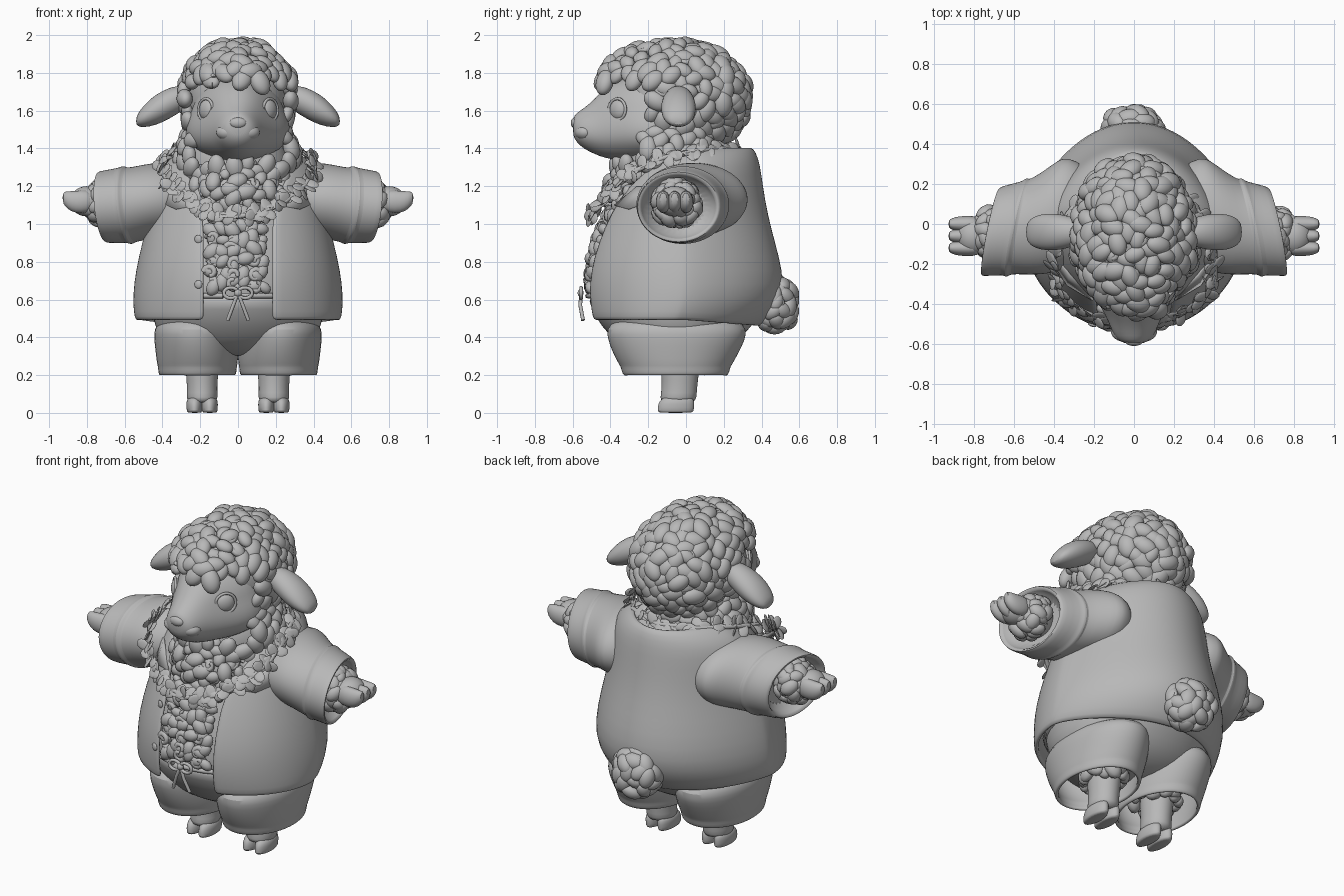
import bpy, bmesh, math, random
from mathutils import Vector, Matrix, Quaternion

random.seed(4)
if "Cube" in bpy.data.objects:
    bpy.data.objects.remove(bpy.data.objects["Cube"])

clay = bpy.data.materials.new("plain_grey")
clay.use_nodes = True
GREY = (0.48, 0.48, 0.48, 1)
clay.diffuse_color = GREY
clay.node_tree.nodes["Principled BSDF"].inputs["Base Color"].default_value = GREY
parts = []
SIDES = ((1, "left"), (-1, "right"))


def finish(name, bm):
    bmesh.ops.recalc_face_normals(bm, faces=bm.faces)
    me = bpy.data.meshes.new(name)
    bm.to_mesh(me)
    bm.free()
    ob = bpy.data.objects.new(name, me)
    bpy.context.collection.objects.link(ob)
    me.materials.append(clay)
    parts.append(ob)
    return ob


def loft(name, rings, axis="z", n=32, caps=(1, 1), side=1, gaps=None, thick=0, warp=None, back=1):
    """Skin ellipses (t, a, b, ra, rb) along an axis; gaps open the front, back narrows the rear."""
    bm = bmesh.new()
    rows = []
    for i, (t, a0, b0, ra, rb) in enumerate(rings):
        g = math.asin(gaps[i] / ra) if gaps else 0
        row = []
        for k in range(n):
            s = g + (2 * math.pi - 2 * g) * k / (n - 1 if gaps else n)
            c = math.cos(s)
            if c < 0:
                c = -abs(c) ** back
            a, b = a0 + ra * math.sin(s), b0 - rb * c
            p = Vector({"z": (a, b, t), "x": (t, a, b), "y": (a, t, b)}[axis])
            if warp:
                p = warp(p)
            row.append(bm.verts.new((p.x * side, p.y, p.z)))
        rows.append(row)
    for r, q in zip(rows, rows[1:]):
        for k in range(n - 1 if gaps else n):
            j = (k + 1) % n
            bm.faces.new((r[k], r[j], q[j], q[k]))
    for use, row in zip(caps, (rows[0], rows[-1])):
        if use:
            bm.faces.new(row)
    ob = finish(name, bm)
    if thick:
        m = ob.modifiers.new("thickness", "SOLIDIFY")
        m.thickness, m.offset = thick, 0
    m = ob.modifiers.new("smooth", "SUBSURF")
    m.levels = m.render_levels = 1


def ellipsoid(name, loc, radii, rot=None):
    bm = bmesh.new()
    m = Matrix.LocRotScale(Vector(loc), rot or Quaternion(), Vector(radii))
    bmesh.ops.create_uvsphere(bm, u_segments=24, v_segments=14, radius=1, matrix=m)
    finish(name, bm)


def shell(centre, radii, count):
    """Even points and normals over an ellipsoid."""
    out = []
    for i in range(count):
        z = 1 - 2 * (i + .5) / count
        a = i * math.pi * (3 - math.sqrt(5))
        d = Vector((math.cos(a) * math.sqrt(1 - z * z), math.sin(a) * math.sqrt(1 - z * z), z))
        p = Vector([c + r * e for c, r, e in zip(centre, radii, d)])
        out.append((p, Vector([e / r for e, r in zip(d, radii)]).normalized()))
    return out


def wool(name, points, size, detail=3):
    bm = bmesh.new()
    for p, nrm in points:
        r = size * random.uniform(.85, 1.25)
        q = nrm.to_track_quat("Z", "Y") @ Quaternion((0, 0, 1), random.uniform(0, 6.3))
        jit = Vector([random.uniform(-.25, .25) * size for _ in range(3)])
        m = Matrix.LocRotScale(p + jit, q, Vector((r * 1.25, r * .9, r * .75)))
        bmesh.ops.create_icosphere(bm, subdivisions=detail, radius=1, matrix=m)
    finish(name, bm)


def tubes(name, paths, radius, cyclic=False, taper=False):
    cu = bpy.data.curves.new(name, "CURVE")
    cu.dimensions, cu.bevel_depth, cu.bevel_resolution, cu.use_fill_caps = "3D", radius, 2, True
    for path in paths:
        sp = cu.splines.new("POLY")
        sp.points.add(len(path) - 1)
        sp.use_cyclic_u = cyclic
        for i, p in enumerate(path):
            sp.points[i].co = (*p, 1)
            sp.points[i].radius = 1 - .5 * i / len(path) if taper else 1
    ob = bpy.data.objects.new(name, cu)
    bpy.context.collection.objects.link(ob)
    cu.materials.append(clay)
    bpy.ops.object.select_all(action="DESELECT")
    ob.select_set(True)
    bpy.context.view_layer.objects.active = ob
    bpy.ops.object.convert(target="MESH")
    parts.append(bpy.context.view_layer.objects.active)


def curls(name, points, size, radius):
    paths = []
    for p, nrm in points:
        u = nrm.orthogonal().normalized()
        v = nrm.cross(u)
        a0, turn = random.uniform(0, 6.3), random.choice((.6, -.6))
        paths.append([p + nrm * .002 * k + (u * math.cos(a0 + turn * k) + v * math.sin(a0 + turn * k))
                      * size * (1 - .07 * k) for k in range(9)])
    tubes(name, paths, radius, taper=True)


# Torso and open jacket share one profile: height, half width, front, back
PROFILE = [(.49, .53, -.51, .38), (.53, .54, -.52, .43), (.62, .545, -.535, .505), (.75, .53, -.53, .5),
           (.9, .495, -.49, .46), (1.05, .455, -.43, .42), (1.2, .43, -.36, .395),
           (1.31, .39, -.27, .38), (1.375, .31, -.2, .36), (1.4, .25, -.15, .335)]


def on_jacket(x, z, out=0):
    for lo, hi in zip(PROFILE, PROFILE[1:]):
        if lo[0] <= z <= hi[0]:
            f = (z - lo[0]) / (hi[0] - lo[0])
            _, rx, front, back = [a + (b - a) * f for a, b in zip(lo, hi)]
            ry = (back - front) / 2
            y = (front + back) / 2 - ry * math.sqrt(max(0, 1 - (x / rx) ** 2))
            nrm = Vector((x / rx ** 2, (y - (front + back) / 2) / ry ** 2, 0)).normalized()
            return Vector((x, y, z)) + nrm * out, nrm


def hem(p):
    if p.z < .6:
        p.z -= .08 * max(0, p.y) * (.6 - p.z) / .11
    return p


full = [(z, 0, (f + b) / 2, rx, (b - f) / 2) for z, rx, f, b in PROFILE]
loft("jacket", full, n=56, caps=(0, 0), gaps=[.18] * 6 + [.23, .29, .27, .23], thick=.025, warp=hem, back=1.45)
loft("torso", [(z, a, b, ra - .04, rb - .04) for z, a, b, ra, rb in full[1:]], back=1.45)
for i, z in enumerate((.68, .92)):
    p, nrm = on_jacket(-.205, z, .012)
    ellipsoid(f"button_{i}", p, (.022, .022, .009), nrm.to_track_quat("Z", "Y"))
for s, side in SIDES:
    bm = bmesh.new()
    bm.faces.new([bm.verts.new(on_jacket(s * x, z, .022)[0])
                  for x, z in ((.2, 1.1), (.31, 1.2), (.41, 1.19), (.4, 1.12), (.32, 1.08))])
    flap = finish(side + "_collar_flap", bm)
    flap.modifiers.new("thickness", "SOLIDIFY").thickness = .012

# Shorts with open legs, waistband and tied cord
loft("shorts_seat", [(.3, 0, -.05, .1, .13), (.32, 0, -.05, .26, .22), (.36, 0, -.05, .37, .3),
                     (.42, 0, -.05, .425, .365), (.5, 0, -.05, .455, .43),
                     (.6, 0, -.03, .46, .49), (.63, 0, -.03, .46, .49)])
tubes("waistband", [[(.46 * math.sin(a * .13), -.03 - .49 * math.cos(a * .13), .62) for a in range(48)]], .014)
for s, side in SIDES:
    loft(side + "_shorts_leg", [(.2, .215, -.055, .192, .265), (.215, .215, -.055, .198, .275),
                                (.25, .215, -.055, .2, .284), (.256, .215, -.055, .204, .289),
                                (.32, .217, -.055, .21, .325), (.39, .222, -.05, .213, .355),
                                (.44, .224, -.05, .212, .365), (.48, .22, -.05, .19, .33), (.52, .2, -.05, .13, .2)],
         caps=(0, 1), side=s, thick=.02)
    loft(side + "_leg", [(.05, .19, -.045, .072, .088), (.08, .19, -.04, .084, .097), (.13, .19, -.035, .078, .093),
                         (.22, .19, -.03, .088, .1), (.34, .19, -.03, .09, .11)], side=s)
    for k, dx in enumerate((-.04, .04)):
        loft(f"{side}_hoof_{k}", [(0, .19 + dx, -.055, .035, .088), (.006, .19 + dx, -.055, .042, .097),
                                  (.05, .19 + dx, -.052, .045, .098), (.075, .19 + dx, -.045, .04, .085),
                                  (.09, .19 + dx * .8, -.04, .025, .06)],
             side=s, n=20)
    wool(side + "_leg_wool", [(Vector((s * .19 + .11 * math.cos(a), -.04 + .13 * math.sin(a), .27)),
                               Vector((math.cos(a), math.sin(a), 0))) for a in [k * .42 for k in range(15)]], .045, 2)
bow = [[(s * .075 * math.sin(a * .5) ** 2, -.555, .635 + .028 * math.sin(a)) for a in [k * .42 for k in range(16)]]
       for s in (1, -1)]
tails = [[(0, -.555, .635), (s * .025, -.56, .57), (s * .055, -.545, .49)] for s in (1, -1)]
tubes("cord_bow", bow + tails, .01)
ellipsoid("cord_knot", (0, -.558, .635), (.02, .016, .02))


def slant(p):
    p.x += (.1 * (p.z - 1.1) - .2 * (p.y + .03)) * min(1, max(0, (p.x - .3) / .25))
    return p


# Sleeves, woolly wrists and hands
for s, side in SIDES:
    loft(side + "_sleeve", [(.18, .06, 1.12, .19, .14), (.3, .06, 1.13, .265, .185), (.38, .045, 1.13, .29, .197),
                            (.45, .02, 1.125, .275, .198), (.52, 0, 1.11, .253, .198),
                            (.575, -.015, 1.1, .237, .197), (.58, -.015, 1.1, .247, .207), (.598, -.02, 1.1, .247, .207),
                            (.603, -.02, 1.1, .235, .2), (.7, -.035, 1.09, .227, .193), (.72, -.04, 1.09, .22, .188),
                            (.722, -.04, 1.09, .2, .168), (.62, -.04, 1.09, .17, .145)], "x", side=s, warp=slant)
    ellipsoid(side + "_wrist", (s * .69, -.05, 1.11), (.13, .11, .11))
    wrist = [q for q in shell((s * .7, -.05, 1.11), (.1, .11, .105), 70) if q[0].x * s > .66]
    wool(side + "_wrist_wool", wrist, .038, 2)
    curls(side + "_wrist_curls", wrist[::3], .026, .014)
    ellipsoid(side + "_palm", (s * .8, -.06, 1.12), (.09, .095, .08))
    for k, y in enumerate((-.12, -.06, 0)):
        loft(f"{side}_finger_{k}", [(.77, y, 1.12, .03, .04), (.8, y, 1.12, .042, .064), (.86, y, 1.115, .041, .06),
                                    (.9, y, 1.125, .035, .05), (.93, y, 1.14, .019, .03)],
             "x", n=16, side=s)

# Chest, neck and tail wool
ellipsoid("neck", (0, -.07, 1.3), (.27, .26, .24))
ellipsoid("chest", (0, -.18, 1.15), (.24, .23, .19))
neck = [q for q in shell((0, -.09, 1.36), (.305, .28, .26), 200)
        if q[0].z < 1.54 and (q[0].y > -.24 or q[0].z < 1.33)]
chest = [q for q in shell((0, -.18, 1.15), (.25, .24, .2), 130) if q[0].y < -.15]
wool("neck_wool", neck, .045)
wool("chest_wool", chest, .04, 2)
curls("chest_curls", chest[::2], .032, .017)
belly = [on_jacket(-.14 + .056 * c + random.uniform(-.012, .012), .68 + .06 * r + random.uniform(-.015, .015), -.014)
         for r in range(7) for c in range(6)]
wool("belly_wool", belly, .036, 2)
curls("belly_curls", belly[::2], .036, .02)
ellipsoid("tail", (0, .47, .57), (.12, .09, .12))
tail = shell((0, .475, .575), (.125, .092, .122), 48)
wool("tail_wool", tail, .043)
curls("tail_curls", tail[::3], .03, .015)

# Head: woolly cap and smooth tapering face
ellipsoid("head", (0, -.03, 1.66), (.265, .31, .28))
cap = [q for q in shell((0, -.075, 1.668), (.288, .395, .288), 290)
       if q[0].z > 1.75 or q[0].y > -.18]
wool("head_wool", cap, .048)
curls("cap_curls", cap[::3], .032, .02)


def jowl(p):
    p.x *= 1 + 1.5 * max(0, min(.16, 1.6 - p.z))
    return p


loft("face", [(-.08, 0, 1.56, .26, .23), (-.2, 0, 1.56, .25, .235), (-.28, 0, 1.555, .225, .23),
              (-.36, 0, 1.55, .178, .213), (-.43, 0, 1.535, .14, .187), (-.485, 0, 1.515, .113, .145),
              (-.54, 0, 1.505, .094, .108), (-.58, 0, 1.51, .072, .078), (-.6, 0, 1.515, .04, .045)], "y", warp=jowl)
ellipsoid("nose", (0, -.585, 1.535), (.046, .025, .03))
ellipsoid("lower_lip", (0, -.5, 1.43), (.07, .05, .035))
for s, side in SIDES:
    ellipsoid(side + "_lip", (s * .048, -.533, 1.485), (.068, .056, .044))
    look = Vector((s * .76, -.65, .05)).normalized()
    turn = look.to_track_quat("Z", "Y")
    eye = Vector((s * .164, -.358, 1.605))
    ellipsoid(side + "_eye", eye, (.054, .055, .031), turn)
    tubes(side + "_eyelid", [[eye + look * .01 + turn @ Vector((.058 * math.cos(k * math.pi / 12),
          .058 * math.sin(k * math.pi / 12), 0)) for k in range(24)]], .008, cyclic=True)
    loft(side + "_ear", [(.24, -.04, 1.68, .05, .045), (.32, -.04, 1.66, .08, .078), (.4, -.04, 1.622, .095, .086),
                         (.47, -.04, 1.587, .09, .074), (.52, -.04, 1.557, .068, .045), (.54, -.04, 1.545, .035, .02)],
         "x", side=s, n=24)

# Leafy garland round the neck
half = [Vector(p) for p in ((0, -.51, 1.04), (.13, -.49, 1.06), (.25, -.44, 1.12), (.35, -.37, 1.2),
                            (.405, -.27, 1.28), (.4, -.12, 1.35), (.33, .05, 1.385), (.21, .2, 1.4), (0, .28, 1.4))]
loop = half + [Vector((-p.x, p.y, p.z)) for p in half[-2:0:-1]]
tubes("garland_cord", [loop], .014, cyclic=True)
bm = bmesh.new()
for a, b in zip(loop, loop[1:] + loop[:1]):
    for k in range(10):
        p = a.lerp(b, k / 10)
        facing = Vector((p.x, p.y, .25)).normalized() + Vector([random.gauss(0, .3) for _ in range(3)])
        q = facing.to_track_quat("Z", "Y") @ Quaternion((0, 0, 1), random.uniform(0, 6.3))
        bmesh.ops.create_icosphere(bm, subdivisions=2, radius=1, matrix=Matrix.LocRotScale(
            p + q @ Vector((.03, 0, .006)), q, Vector((.04, .03, .006))))
finish("garland_leaves", bm)

# Smooth shading with crisp edges
bpy.ops.object.select_all(action="DESELECT")
for ob in parts:
    ob.select_set(True)
bpy.context.view_layer.objects.active = parts[0]
bpy.ops.object.shade_smooth_by_angle(angle=math.radians(50))
